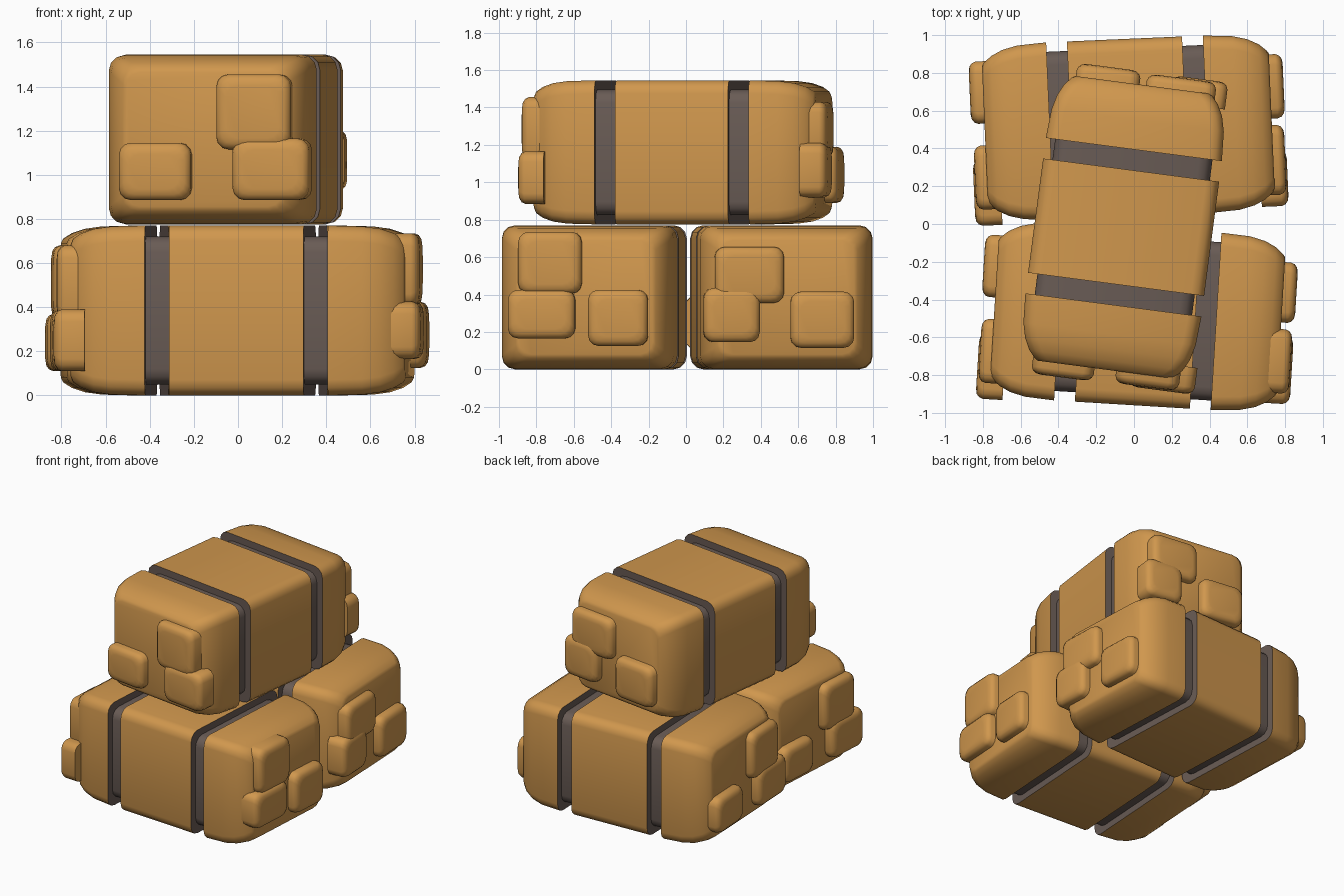
import bpy, bmesh, math
from mathutils import Matrix, Vector

cube = bpy.data.objects.get("Cube")
if cube:
    bpy.data.objects.remove(cube, do_unlink=True)


def material(name, colour):
    m = bpy.data.materials.new(name)
    m.use_nodes = True
    m.diffuse_color = (*colour, 1)
    m.node_tree.nodes["Principled BSDF"].inputs["Base Color"].default_value = (*colour, 1)
    return m


STRAW = material("straw", (0.63, 0.31, 0.075))
STRAP = material("dark strap", (0.14, 0.105, 0.09))


def rounded_rect(hy, hz, r, segments=3):
    """Corner-rounded outline in the y-z plane."""
    points = []
    for quarter, (sy, sz) in enumerate([(1, 1), (-1, 1), (-1, -1), (1, -1)]):
        for i in range(segments + 1):
            a = math.pi / 2 * (quarter + i / segments)
            points.append((sy * (hy - r) + r * math.cos(a), sz * (hz - r) + r * math.sin(a)))
    return points


def loft(name, profile, hy, hz, r, matrix, is_dark=lambda x: False):
    """Skin rounded rectangles along x; profile rows are x, y inset, z inset."""
    bm = bmesh.new()
    rings = [[bm.verts.new((x, y, z)) for y, z in rounded_rect(hy - iy, hz - iz, r)]
             for x, iy, iz in profile]
    for a, b in zip(rings, rings[1:]):
        for i in range(len(a)):
            j = (i + 1) % len(a)
            bm.faces.new((a[i], a[j], b[j], b[i]))
    bm.faces.new(rings[0])
    bm.faces.new(rings[-1])
    bmesh.ops.recalc_face_normals(bm, faces=bm.faces)
    for f in bm.faces:
        f.material_index = int(is_dark(abs(f.calc_center_median().x)))
    mesh = bpy.data.meshes.new(name)
    bm.to_mesh(mesh)
    bm.free()
    mesh.materials.append(STRAW)
    mesh.materials.append(STRAP)
    ob = bpy.data.objects.new(name, mesh)
    bpy.context.collection.objects.link(ob)
    ob.matrix_world = matrix
    bpy.ops.object.select_all(action='DESELECT')
    ob.select_set(True)
    bpy.context.view_layer.objects.active = ob
    bpy.ops.object.shade_smooth_by_angle(angle=math.radians(35))
    return ob


# Half of the bale outline: middle block, strap groove, tapered end
GROOVE_IN, GROOVE_OUT, DEPTH = 0.305, 0.415, 0.05
half = [(GROOVE_IN, 0, 0), (GROOVE_IN, DEPTH, DEPTH), (GROOVE_OUT, DEPTH, DEPTH),
        (GROOVE_OUT, 0, 0), (0.57, 0.01, 0.004), (0.65, 0.03, 0.015),
        (0.71, 0.06, 0.035), (0.75, 0.095, 0.06), (0.76, 0.11, 0.08)]
BALE = [(-x, iy, iz) for x, iy, iz in reversed(half)] + half
TUFT = [(0.68, 0, 0), (0.785, 0, 0), (0.805, 0.008, 0.008), (0.818, 0.025, 0.025), (0.823, 0.05, 0.05)]

# Straw tufts on a bale end: sideways, height, width, tallness
ENDS_A = [(-0.19, 0.185, 0.34, 0.33), (-0.235, -0.09, 0.36, 0.26), (0.175, -0.11, 0.32, 0.30)]
ENDS_B = [(-0.205, 0.12, 0.37, 0.30), (-0.30, -0.095, 0.30, 0.29), (0.185, -0.12, 0.34, 0.30)]
ENDS_C = [(-0.22, -0.145, 0.33, 0.26), (0.23, 0.125, 0.34, 0.34), (0.31, -0.135, 0.35, 0.28)]


def bale(name, centre, degrees, near_end, far_end):
    place = Matrix.Translation(Vector(centre)) @ Matrix.Rotation(math.radians(degrees), 4, 'Z')
    loft(name, BALE, 0.47, 0.385, 0.07, place,
         lambda x: GROOVE_IN - 0.001 < x < GROOVE_OUT + 0.001)
    for side, tufts in enumerate((near_end, far_end)):
        turn = Matrix.Rotation(math.pi * side, 4, 'Z')
        for i, (u, v, w, h) in enumerate(tufts):
            # Lower tufts stand a touch prouder than the one above
            offset = Matrix.Translation((0.008 * (v < 0), u, v))
            loft(f"{name}_tuft_{side + 1}_{i + 1}", TUFT, w / 2, h / 2, 0.055,
                 place @ turn @ offset)


bale("front_bale", (0.02, -0.49, 0.39), -3.5, ENDS_A, ENDS_C)
bale("back_bale", (-0.03, 0.51, 0.39), 2.5, ENDS_B, ENDS_C)
bale("top_bale", (-0.055, -0.017, 1.165), 82.5, ENDS_B, ENDS_C)

# Rest the stack on the ground
bpy.context.view_layer.update()
stack = [o for o in bpy.context.collection.objects if "bale" in o.name]
low = min((o.matrix_world @ v.co).z for o in stack for v in o.data.vertices)
for o in stack:
    o.location.z -= low
